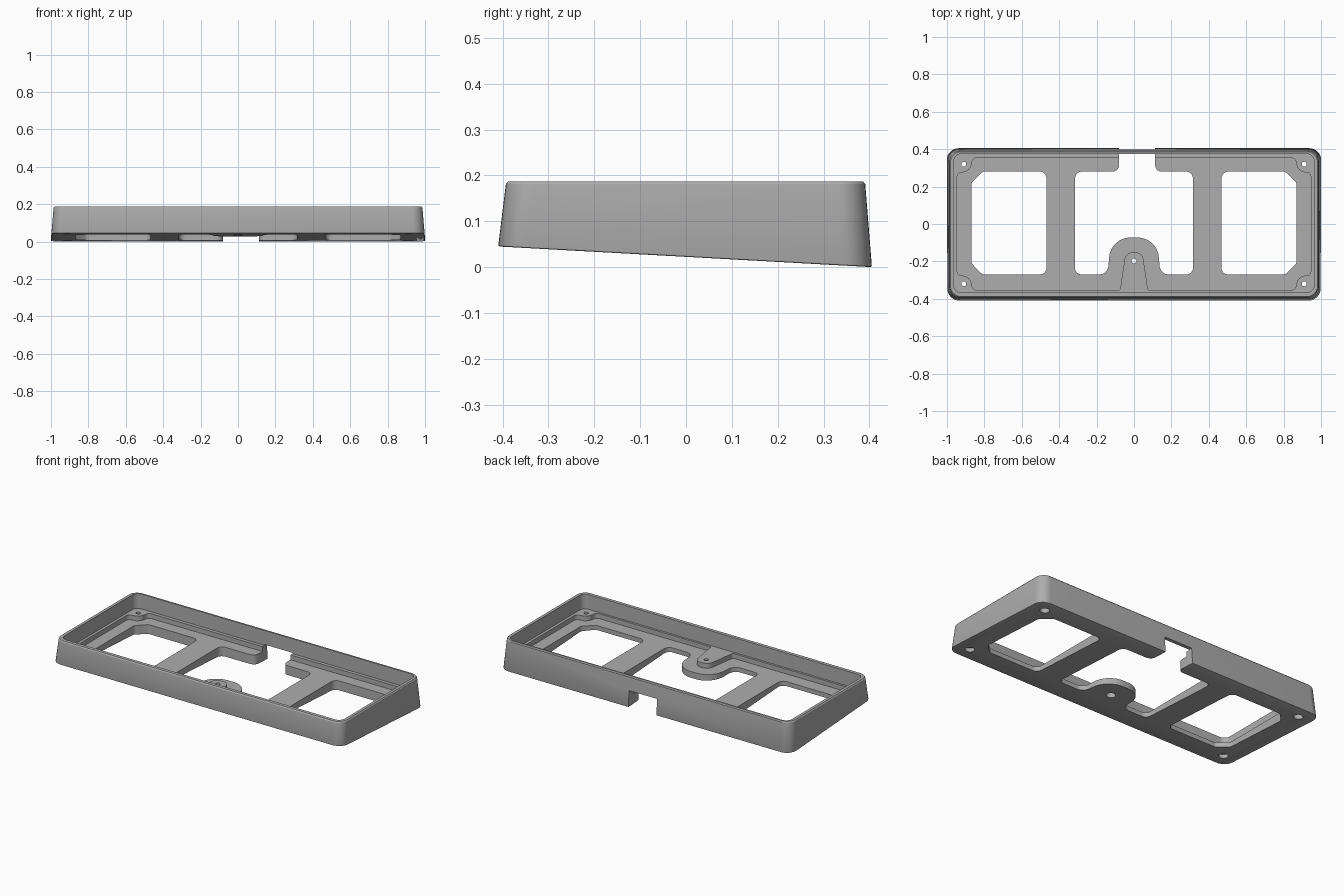
import bpy, bmesh, math
from mathutils import Vector

old = bpy.data.objects.get("Cube")
if old:
    bpy.data.objects.remove(old, do_unlink=True)

grey = bpy.data.materials.new("neutral grey")
grey.use_nodes = True
color = (0.42, 0.42, 0.42, 1)
grey.diffuse_color = color
grey.node_tree.nodes["Principled BSDF"].inputs["Base Color"].default_value = color


def rounded(corners, steps=8):
    """Outline from (x, y, radius) corners, each replaced by a tangent arc."""
    out = []
    n = len(corners)
    for i, (x, y, r) in enumerate(corners):
        p = Vector((x, y))
        a = (Vector(corners[i - 1][:2]) - p).normalized()
        b = (Vector(corners[(i + 1) % n][:2]) - p).normalized()
        if r == 0:
            out.append(p)
            continue
        half = a.angle(b) / 2
        center = p + (a + b).normalized() * (r / math.sin(half))
        start = p + a * (r / math.tan(half)) - center
        sweep = math.pi - 2 * half
        if a.x * b.y - a.y * b.x > 0:
            sweep = -sweep
        for k in range(steps + 1):
            t = sweep * k / steps
            c, s = math.cos(t), math.sin(t)
            out.append(center + Vector((start.x * c - start.y * s, start.x * s + start.y * c)))
    return out


def rect(x, front, back, r):
    return rounded([(-x, front, r), (x, front, r), (x, back, r), (-x, back, r)])


def loft(name, rings):
    """Closed solid through (z, outline) rings."""
    bm = bmesh.new()
    loops = [[bm.verts.new((p.x, p.y, z)) for p in outline] for z, outline in rings]
    for lo, hi in zip(loops, loops[1:]):
        for i in range(len(lo)):
            j = (i + 1) % len(lo)
            bm.faces.new((lo[i], lo[j], hi[j], hi[i]))
    bm.faces.new(loops[0])
    bm.faces.new(loops[-1])
    bmesh.ops.recalc_face_normals(bm, faces=bm.faces)
    mesh = bpy.data.meshes.new(name)
    bm.to_mesh(mesh)
    bm.free()
    obj = bpy.data.objects.new(name, mesh)
    bpy.context.collection.objects.link(obj)
    mesh.materials.append(grey)
    return obj


def prism(name, outline, z0, z1):
    return loft(name, [(z0, outline), (z1, outline)])


def circle(x, y, r):
    return [Vector((x + r * math.cos(t * math.tau / 24), y + r * math.sin(t * math.tau / 24)))
            for t in range(24)]


def cut(cutter):
    cutter.hide_render = True
    mod = case.modifiers.new("cut", 'BOOLEAN')
    mod.operation = 'DIFFERENCE'
    mod.solver = 'EXACT'
    mod.object = cutter
    bpy.ops.object.modifier_apply(modifier=mod.name)
    bpy.data.objects.remove(cutter, do_unlink=True)


# Tapered outer shell with a softened rim
TOP, LEDGE, FLOOR = 0.187, 0.095, 0.065
case = loft("case", [
    (-0.03, rect(1.004, -0.419, 0.408, 0.065)),
    (0.181, rect(0.986, -0.393, 0.391, 0.06)),
    (TOP, rect(0.981, -0.388, 0.386, 0.055)),
])
bpy.context.view_layer.objects.active = case
case.select_set(True)

# Sloping underside with a small edge round
bm = bmesh.new()
bm.from_mesh(case.data)
slope = Vector((0, 0.045, 0.815))
cutting = bmesh.ops.bisect_plane(bm, geom=bm.verts[:] + bm.edges[:] + bm.faces[:],
                                 plane_co=(0, 0.405, 0), plane_no=slope, clear_inner=True)
rim = [e for e in cutting["geom_cut"] if isinstance(e, bmesh.types.BMEdge)]
bmesh.ops.contextual_create(bm, geom=rim)
bmesh.ops.bevel(bm, geom=rim, offset=0.004, segments=2, profile=0.5, affect='EDGES')
bmesh.ops.recalc_face_normals(bm, faces=bm.faces)
bm.to_mesh(case.data)
bm.free()

# Inner space above the ledge
cut(prism("upper_cutter", rect(0.963, -0.367, 0.375, 0.04), LEDGE, 0.3))

# Pocket down to the floor, leaving corner bosses and a front boss
px, py, bx, by = 0.946, 0.354, 0.868, 0.276
quarter = [(bx, py, 0.03), (bx, by, 0.05), (px, by, 0.025)]
pocket = [(x, y, r) for x, y, r in quarter]
pocket += [(x, -y, r) for x, y, r in reversed(quarter)]
pocket += [(0.075, -py, 0.01), (0.045, -0.152, 0.042)]
pocket += [(-x, y, r) for x, y, r in reversed(pocket)]
cut(prism("pocket_cutter", rounded(pocket), FLOOR, 0.2))

# Side windows with clipped outer corners
for side in (-1, 1):
    window = [(0.468, 0.28, 0.035), (0.81, 0.28, 0.03), (0.87, 0.22, 0.03),
              (0.87, -0.21, 0.03), (0.81, -0.27, 0.03), (0.468, -0.27, 0.035)]
    cut(prism("side_window_cutter", rounded([(x * side, y, r) for x, y, r in window]), -0.1, 0.08))

# Middle window around the front boss, opening into the rear cable notch
middle = [(-0.315, 0.28, 0.035), (-0.315, -0.27, 0.035), (-0.14, -0.27, 0.05),
          (-0.125, -0.072, 0.115), (0.125, -0.072, 0.115), (0.14, -0.27, 0.05),
          (0.315, -0.27, 0.035), (0.315, 0.28, 0.035), (0.113, 0.28, 0.035),
          (0.113, 0.5, 0), (-0.08, 0.5, 0), (-0.08, 0.28, 0.035)]
cut(prism("middle_window_cutter", rounded(middle), -0.1, 0.1))

# Screw holes with wide recesses underneath
screws = [(sx * 0.91, sy * 0.32) for sx in (-1, 1) for sy in (-1, 1)] + [(0, -0.198)]
for x, y in screws:
    cut(prism("screw_cutter", circle(x, y, 0.013), -0.1, 0.15))
    cut(prism("recess_cutter", circle(x, y, 0.027), -0.1, 0.065 if y < 0 else 0.05))

bpy.ops.object.shade_smooth_by_angle(angle=math.radians(30))
